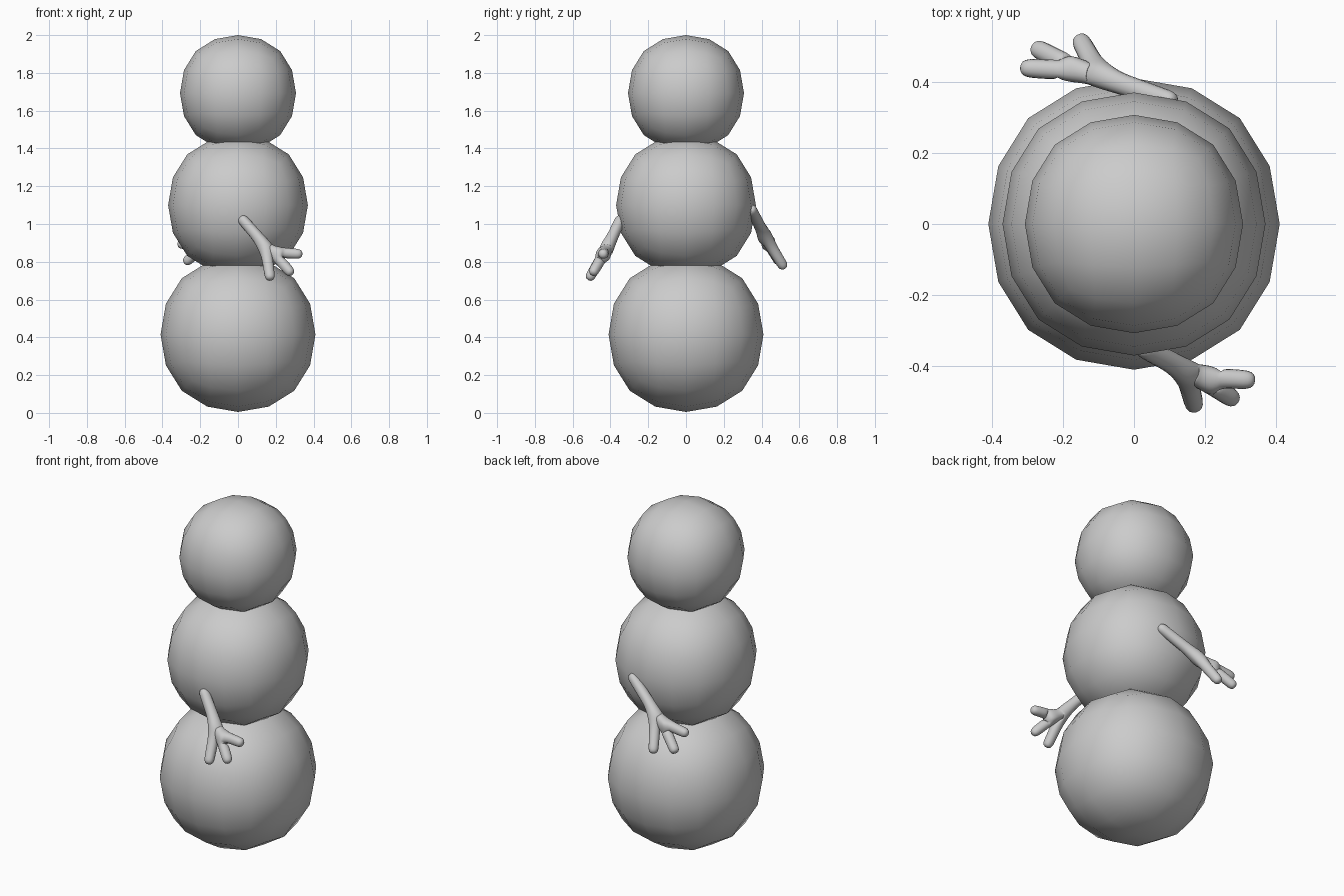
import bpy, bmesh

if "Cube" in bpy.data.objects:
    bpy.data.objects.remove(bpy.data.objects["Cube"])

grey = bpy.data.materials.new("plain grey")
grey.diffuse_color = (0.6, 0.6, 0.6, 1)
grey.use_nodes = True
grey.node_tree.nodes["Principled BSDF"].inputs["Base Color"].default_value = grey.diffuse_color


def finish(obj):
    obj.data.materials.append(grey)
    bpy.ops.object.select_all(action='DESELECT')
    obj.select_set(True)
    bpy.context.view_layer.objects.active = obj
    bpy.ops.object.convert(target='MESH')
    bpy.ops.object.shade_smooth()


def snowball(name, z, radius):
    """Cube rounded into a ball by subdivision, scaled to its radius."""
    bpy.ops.mesh.primitive_cube_add(size=2)
    obj = bpy.context.object
    obj.name = name
    obj.modifiers.new("round", 'SUBSURF').levels = 2
    finish(obj)
    k = radius / max(v.co.z for v in obj.data.vertices)
    for v in obj.data.vertices:
        v.co *= k
        v.co.z += z


def arm(name, shoulder, wrist, palm, fingers):
    """Twig arm: a skinned skeleton that forks into three fingers."""
    points = [shoulder, wrist, palm] + fingers
    edges = [(0, 1), (1, 2), (2, 3), (2, 4), (1, 5)]
    mesh = bpy.data.meshes.new(name)
    mesh.from_pydata(points, edges, [])
    obj = bpy.data.objects.new(name, mesh)
    bpy.context.collection.objects.link(obj)
    skin = obj.modifiers.new("skin", 'SKIN')
    skin.use_smooth_shade = True
    radii = [0.03, 0.034, 0.032, 0.028, 0.028, 0.028]
    for sv, r in zip(mesh.skin_vertices[0].data, radii):
        sv.radius = (r, r)
    mesh.skin_vertices[0].data[0].use_root = True
    obj.modifiers.new("round", 'SUBSURF').levels = 2
    finish(obj)


# Stacked body
snowball("bottom_ball", 0.415, 0.41)
snowball("middle_ball", 1.10, 0.37)
snowball("head_ball", 1.693, 0.307)

# Arms, one at the front and one at the back
arm("front_arm", (0.01, -0.34, 1.04), (0.145, -0.41, 0.885), (0.185, -0.43, 0.85),
    [(0.345, -0.44, 0.84), (0.29, -0.50, 0.73), (0.172, -0.52, 0.70)])
arm("back_arm", (0.12, 0.34, 1.09), (-0.095, 0.415, 0.94), (-0.15, 0.43, 0.91),
    [(-0.325, 0.44, 0.89), (-0.285, 0.50, 0.79), (-0.155, 0.525, 0.76)])
